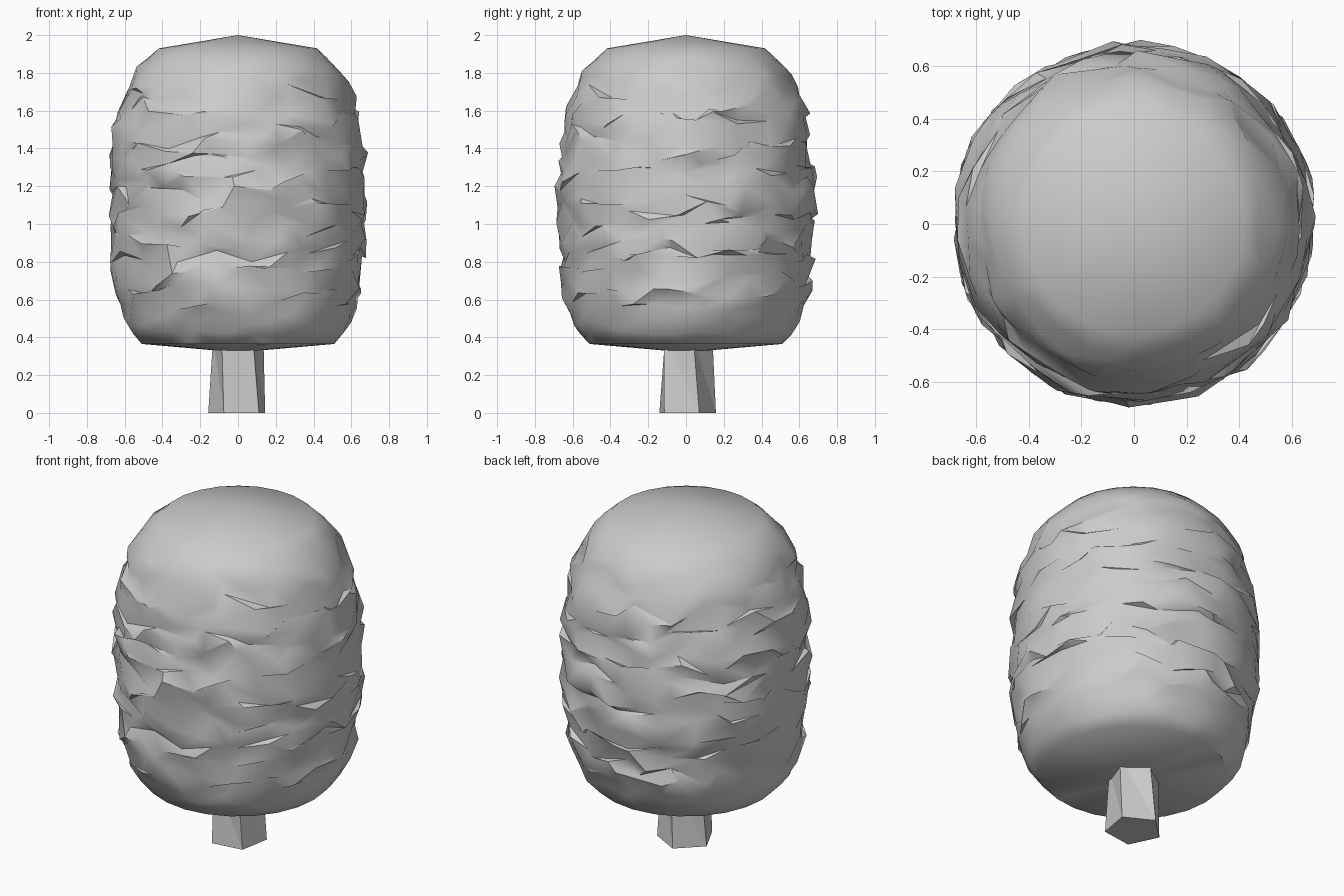
import bpy, bmesh, random
from math import sin, cos, radians, tau

random.seed(11)
if "Cube" in bpy.data.objects:
    bpy.data.objects.remove(bpy.data.objects["Cube"])

grey = bpy.data.materials.new("light_grey")
grey.use_nodes = True
grey.diffuse_color = (0.6, 0.6, 0.6, 1)
grey.node_tree.nodes["Principled BSDF"].inputs["Base Color"].default_value = (0.6, 0.6, 0.6, 1)

# Crown silhouette as (height, radius)
PROFILE = [(0.365, 0.51), (0.44, 0.58), (0.6, 0.64), (0.8, 0.66), (1.05, 0.675), (1.35, 0.67),
           (1.55, 0.645), (1.72, 0.59), (1.83, 0.53), (1.93, 0.42)]
LOW, HIGH = PROFILE[0][0], PROFILE[-1][0]


def crown_radius(z):
    z = min(max(z, LOW), HIGH)
    for (z0, r0), (z1, r1) in zip(PROFILE, PROFILE[1:]):
        if z <= z1:
            return r0 + (r1 - r0) * (z - z0) / (z1 - z0)
    return PROFILE[-1][1]


def finish(bm, name):
    mesh = bpy.data.meshes.new(name)
    bm.to_mesh(mesh)
    bm.free()
    mesh.materials.append(grey)
    obj = bpy.data.objects.new(name, mesh)
    bpy.context.collection.objects.link(obj)
    return obj


def bridge(bm, lower, upper):
    """Join two rings with triangles along the rising diagonal."""
    n = len(lower)
    for i in range(n):
        j = (i + 1) % n
        bm.faces.new((lower[i], lower[j], upper[i]))
        bm.faces.new((lower[j], upper[j], upper[i]))


# Crown: a twisted stack of jittered rings that fold over each other like leaves
SEGMENTS, ROWS, TWIST = 24, 26, 0.55
bm = bmesh.new()
rings = []
for row in range(ROWS + 1):
    t = row / ROWS
    rough = min(1, 6 * t, 6 * (1 - t))
    ring = []
    for i in range(SEGMENTS):
        angle = tau * (i + row * TWIST + rough * random.uniform(-0.4, 0.4)) / SEGMENTS
        z = LOW + (HIGH - LOW) * t + rough * random.uniform(-0.055, 0.055)
        r = crown_radius(z) + rough * random.uniform(-0.02, 0.027)
        ring.append(bm.verts.new((r * cos(angle), r * sin(angle), z)))
    rings.append(ring)
for lower, upper in zip(rings, rings[1:]):
    bridge(bm, lower, upper)

# Shallow cone caps close the crown
top = bm.verts.new((0, 0, 2.0))
bottom = bm.verts.new((0, 0, 0.32))
for i in range(SEGMENTS):
    j = (i + 1) % SEGMENTS
    bm.faces.new((rings[-1][i], rings[-1][j], top))
    bm.faces.new((rings[0][j], rings[0][i], bottom))
crown = finish(bm, "tree_crown")
bpy.ops.object.select_all(action="DESELECT")
crown.select_set(True)
bpy.context.view_layer.objects.active = crown
bpy.ops.object.shade_smooth_by_angle(angle=radians(40))

# Trunk: a slightly twisted, tapered five-sided post
bm = bmesh.new()
rings = []
for z, r, turn in ((0, 0.16, 26), (0.4, 0.14, 16)):
    angles = [radians(turn) + tau * i / 5 for i in range(5)]
    rings.append([bm.verts.new((r * cos(a), r * sin(a), z)) for a in angles])
bridge(bm, *rings)
bm.faces.new(rings[0][::-1])
bm.faces.new(rings[1])
finish(bm, "tree_trunk")
